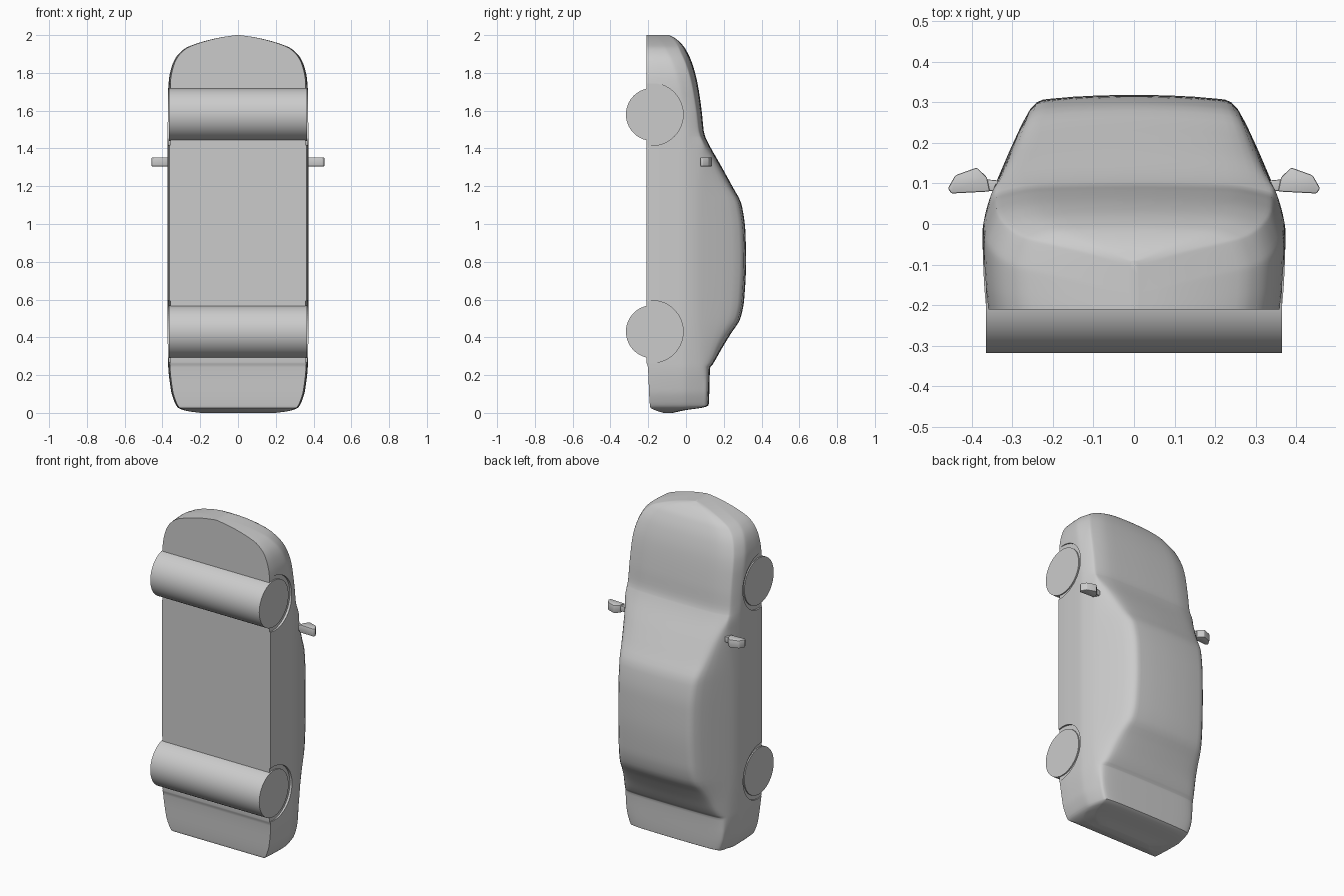
import bpy, bmesh, math
from mathutils import Matrix, Vector

if "Cube" in bpy.data.objects:
    bpy.data.objects.remove(bpy.data.objects["Cube"], do_unlink=True)

# One plain grey for everything
grey = bpy.data.materials.new("plain_grey")
grey.use_nodes = True
colour = (0.6, 0.6, 0.6, 1)
grey.diffuse_color = colour
grey.node_tree.nodes["Principled BSDF"].inputs["Base Color"].default_value = colour


def finish(name, bm, smooth=True):
    bmesh.ops.recalc_face_normals(bm, faces=bm.faces[:])
    mesh = bpy.data.meshes.new(name)
    bm.to_mesh(mesh)
    bm.free()
    mesh.materials.append(grey)
    ob = bpy.data.objects.new(name, mesh)
    bpy.context.collection.objects.link(ob)
    if smooth:
        bpy.ops.object.select_all(action="DESELECT")
        ob.select_set(True)
        bpy.context.view_layer.objects.active = ob
        bpy.ops.object.shade_smooth_by_angle(angle=math.radians(35))
    return ob


def profile(keys):
    """Smooth curve through the keys that never overshoots them."""
    slopes = [(b[1] - a[1]) / (b[0] - a[0]) for a, b in zip(keys, keys[1:])]
    tangents = [slopes[0]]
    for a, b in zip(slopes, slopes[1:]):
        tangents.append(2 * a * b / (a + b) if a * b > 0 else 0)
    tangents.append(slopes[-1])

    def value(z):
        i = 0
        while i < len(keys) - 2 and z > keys[i + 1][0]:
            i += 1
        (p, u), (q, v) = keys[i], keys[i + 1]
        h = q - p
        t = min(max((z - p) / h, 0), 1)
        s = 1 - t
        return (u * (1 + 2 * t) * s * s + v * (3 - 2 * t) * t * t
                + h * tangents[i] * t * s * s - h * tangents[i + 1] * t * t * s)
    return value


def spline(points, steps=4):
    """Curve through the points of a half section."""
    out = []
    for i in range(len(points) - 1):
        b, c = points[i], points[i + 1]
        a = points[i - 1] if i else b
        d = points[i + 2] if i + 2 < len(points) else Vector((-b.x, b.y))
        for k in range(steps):
            t = k / steps
            m, n = (c - a) * 0.4, (d - b) * 0.4
            out.append(b * (1 + 2 * t) * (1 - t) ** 2 + c * (3 - 2 * t) * t * t
                       + m * t * (1 - t) ** 2 - n * t * t * (1 - t))
    return out + [points[-1]]


# Body profiles along the length, tail to nose
half_width = profile([(0, .2), (.012, .28), (.03, .32), (.06, .337), (.12, .355),
                      (.26, .37), (.5, .373), (1.4, .373), (1.7, .37), (1.77, .365),
                      (1.83, .352), (1.88, .33), (1.93, .28), (1.955, .22),
                      (1.975, .15), (1.99, .08), (2, .01)])
top = profile([(0, -.07), (.015, 0), (.03, .1), (.04, .12), (.24, .128), (.255, .14),
               (.35, .195), (.42, .238), (.5, .288), (.6, .308), (.8, .318),
               (.95, .315), (1.1, .295), (1.2, .245), (1.3, .19), (1.46, .103),
               (1.48, .096), (1.6, .083), (1.75, .06), (1.85, .033), (1.93, -.005),
               (1.96, -.03), (1.985, -.06), (2, -.09)])
floor = profile([(0, -.12), (.015, -.165), (.03, -.19), (.25, -.203), (.27, -.21), (2, -.21)])
edge_drop = profile([(0, .01), (.25, .012), (.4, .03), (.8, .035), (1.2, .035),
                     (1.42, .02), (1.7, .025), (1.9, .03), (2, .01)])


def section(z):
    w, t, b = half_width(z), top(z), floor(z)
    drop = edge_drop(z)
    edge = t - drop
    edge_x = min(.88 * w, .325 - .36 * max(0, edge - .09))
    belt = min(.085, edge - .015)
    shoulder = max(min(.01, belt - .05), (b + belt) / 2)
    half = spline([Vector(p) for p in (
        (.975 * w, b), (.99 * w, b + .3 * (shoulder - b)),
        (w, shoulder - .2 * (shoulder - b)), (.99 * w, shoulder),
        (.93 * w, belt), (edge_x, edge), (.72 * edge_x, t - .22 * drop), (0, t))])
    return half + [Vector((-p.x, p.y)) for p in reversed(half[:-1])]


# Body shell lofted from closed sections
count = 110
stations = [1 - math.cos(math.pi * i / count) for i in range(count + 1)]
stations = sorted(stations + [.04, .24, .255, 1.46])
bm = bmesh.new()
rings = [[bm.verts.new((p.x, p.y, z)) for p in section(z)] for z in stations]
for low, high in zip(rings, rings[1:]):
    for i in range(len(low)):
        j = (i + 1) % len(low)
        bm.faces.new((low[i], low[j], high[j], high[i]))
bm.faces.new(rings[0])
bm.faces.new(rings[-1])
body = finish("car_body", bm)


def cylinder(name, radius, width, centre, smooth=True):
    bm = bmesh.new()
    place = Matrix.Translation(centre) @ Matrix.Rotation(math.pi / 2, 4, "Y")
    bmesh.ops.create_cone(bm, cap_ends=True, segments=72, radius1=radius,
                          radius2=radius, depth=width, matrix=place)
    return finish(name, bm, smooth)


# Full-width wheel rollers and shallow arches cut into the sides
for axle, z in (("rear", .43), ("front", 1.58)):
    cylinder(axle + "_wheels", .14, .73, (0, -.178, z))
    for side, sign in (("left", 1), ("right", -1)):
        cutter = cylinder(f"{axle}_{side}_arch_cutter", .165, .1,
                          (sign * .408, -.18, z), False)
        cutter.hide_render = True
        cutter.hide_viewport = True
        cut = body.modifiers.new(cutter.name, "BOOLEAN")
        cut.operation = "DIFFERENCE"
        cut.solver = "EXACT"
        cut.object = cutter


def prism(name, outline, low, high, bevel):
    bm = bmesh.new()
    face = bm.faces.new([bm.verts.new((x, y, low)) for x, y in outline])
    grown = bmesh.ops.extrude_face_region(bm, geom=[face])["geom"]
    moved = [v for v in grown if isinstance(v, bmesh.types.BMVert)]
    bmesh.ops.translate(bm, verts=moved, vec=(0, 0, high - low))
    bmesh.ops.bevel(bm, geom=bm.edges[:], offset=bevel, segments=2,
                    affect="EDGES", profile=.5)
    return finish(name, bm)


# Door mirrors on short stalks
housing = [(.355, .08), (.45, .075), (.458, .088), (.44, .12), (.387, .139), (.362, .115)]
stalk = [(.32, .08), (.365, .082), (.365, .11), (.32, .106)]
for side, sign in (("left", 1), ("right", -1)):
    prism(side + "_mirror", [(sign * x, y) for x, y in housing], 1.305, 1.352, .004)
    prism(side + "_mirror_stalk", [(sign * x, y) for x, y in stalk], 1.312, 1.345, .003)
